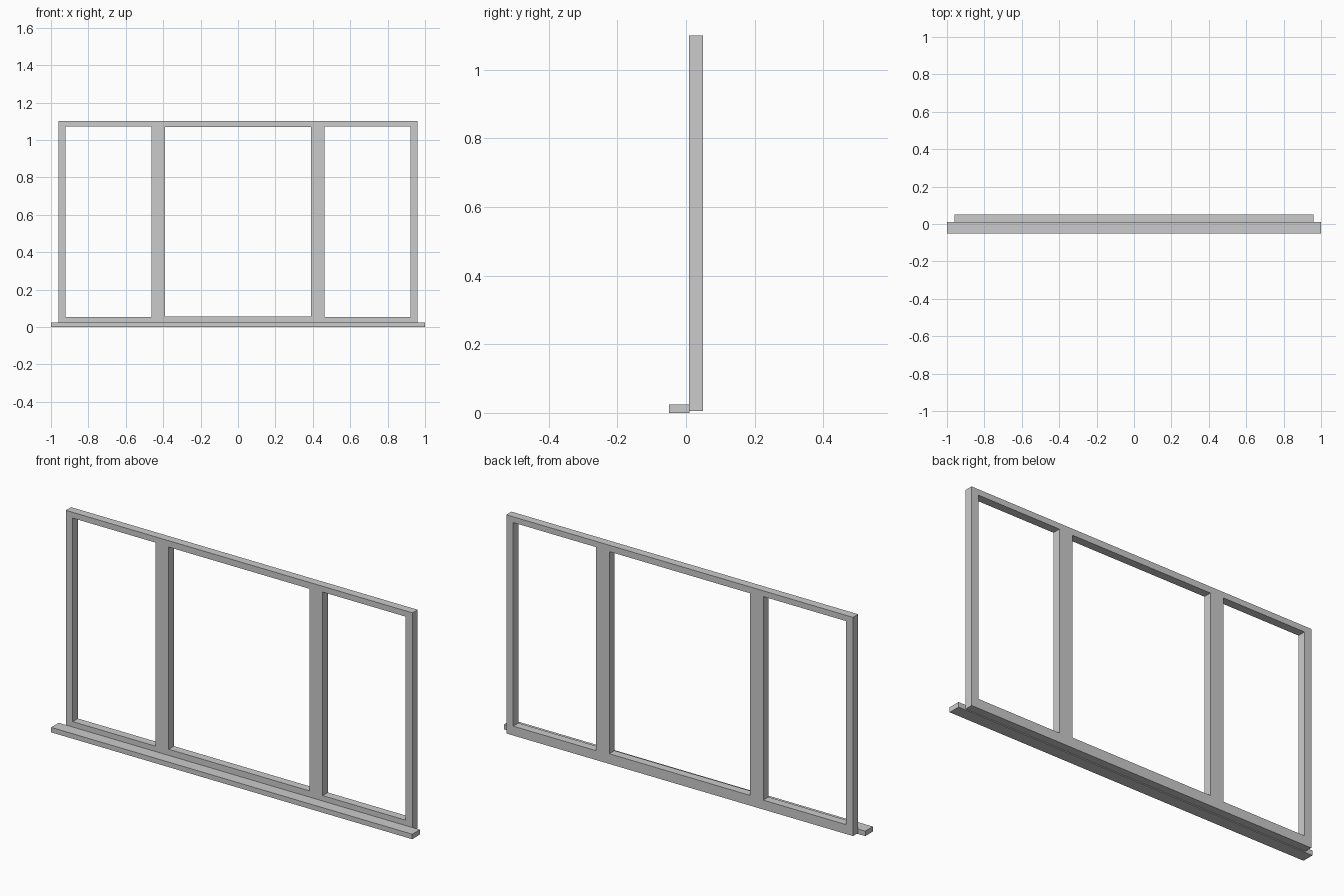
import bpy, bmesh, math
from mathutils import Matrix

if "Cube" in bpy.data.objects:
    bpy.data.objects.remove(bpy.data.objects["Cube"])


def rect(curve, x0, x1, z0, z1):
    """Add a closed rectangular outline to a 2D curve."""
    s = curve.splines.new('POLY')
    s.points.add(3)
    for p, (x, z) in zip(s.points, [(x0, z0), (x1, z0), (x1, z1), (x0, z1)]):
        p.co = (x, z, 0, 1)
    s.use_cyclic_u = True


# Window frame: one outline with three openings, extruded in depth
Y0, Y1 = 0.009, 0.05
profile = bpy.data.curves.new("window_frame", 'CURVE')
profile.dimensions = '2D'
profile.fill_mode = 'BOTH'
profile.extrude = (Y1 - Y0) / 2
rect(profile, -0.96, 0.96, 0.005, 1.10)
rect(profile, -0.39, 0.39, 0.056, 1.068)          # centre opening
rect(profile, -0.922, -0.463, 0.052, 1.071)       # side openings
rect(profile, 0.463, 0.922, 0.052, 1.071)

frame = bpy.data.objects.new("window_frame", profile)
bpy.context.collection.objects.link(frame)
frame.location.y = (Y0 + Y1) / 2
frame.rotation_euler.x = math.pi / 2
bpy.context.view_layer.objects.active = frame
frame.select_set(True)
bpy.ops.object.convert(target='MESH')

# Weld the extruded walls to the faces
bm = bmesh.new()
bm.from_mesh(frame.data)
bmesh.ops.remove_doubles(bm, verts=bm.verts, dist=1e-4)
bmesh.ops.recalc_face_normals(bm, faces=bm.faces)
for f in bm.faces:
    f.smooth = False
bm.to_mesh(frame.data)
bm.free()

# Sill: projecting board in front of the frame
mesh = bpy.data.meshes.new("sill")
bm = bmesh.new()
bmesh.ops.create_cube(bm, size=1, matrix=Matrix.Translation((0, -0.02, 0.0125))
                      @ Matrix.Diagonal((2.0, 0.06, 0.025, 1)))
bm.to_mesh(mesh)
bm.free()
bpy.context.collection.objects.link(bpy.data.objects.new("sill", mesh))
